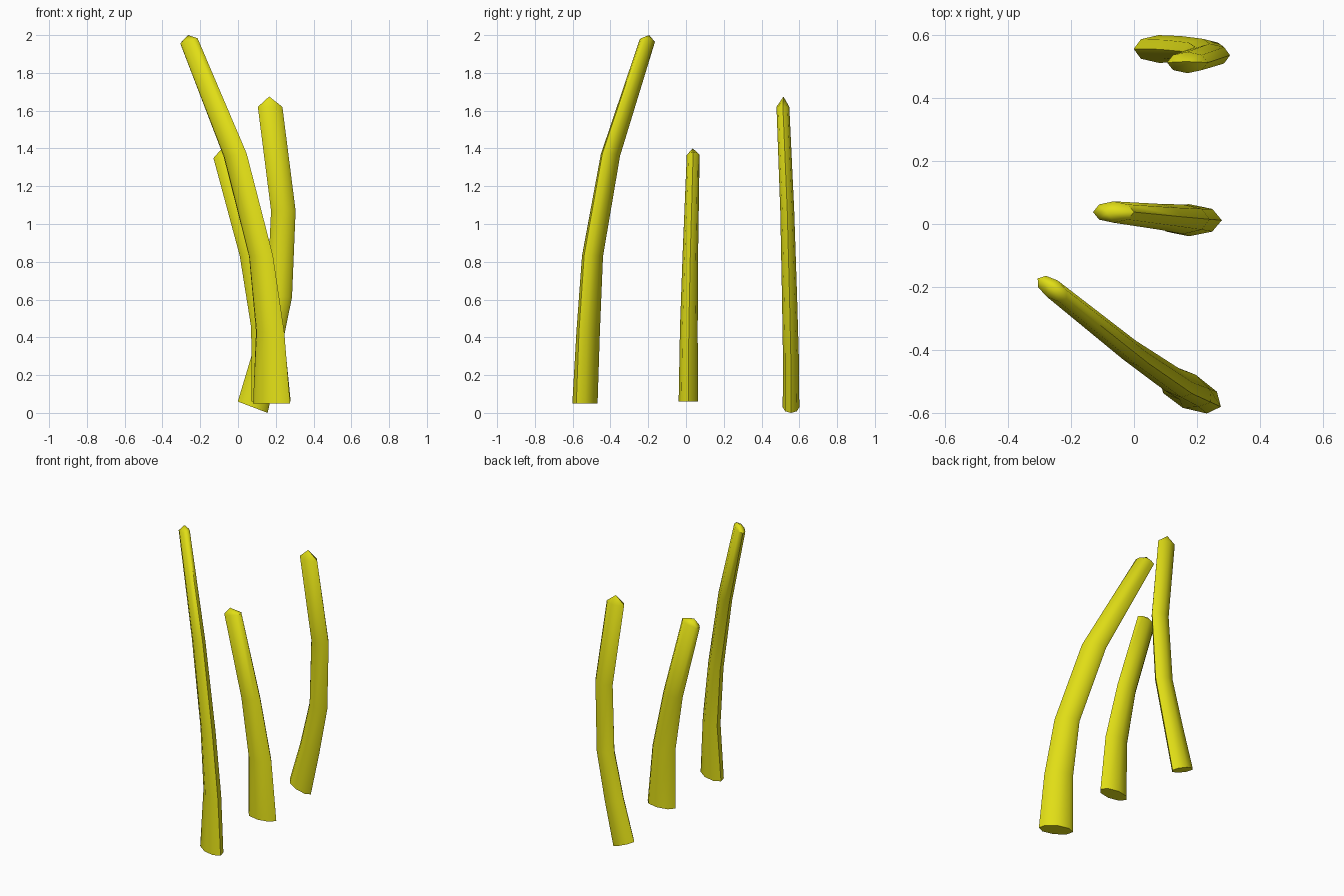
import bpy, bmesh, math

if "Cube" in bpy.data.objects:
    bpy.data.objects.remove(bpy.data.objects["Cube"])

SIDES = 8
yellow = bpy.data.materials.new("stalk yellow")
yellow.diffuse_color = (0.75, 0.73, 0.008, 1)
yellow.use_nodes = True
yellow.node_tree.nodes["Principled BSDF"].inputs["Base Color"].default_value = yellow.diffuse_color


def stalk(name, rings, apex):
    """Loft oval rings (x, y, z, half length, half width, angle, slope in x) and close with a pointed tip."""
    bm = bmesh.new()
    loops = []
    for x, y, z, a, b, angle, slope in rings:
        t = math.radians(angle)
        loop = []
        for i in range(SIDES):
            u = 2 * math.pi * i / SIDES
            px, py = a * math.cos(u), b * math.sin(u)
            dx = px * math.cos(t) - py * math.sin(t)
            dy = px * math.sin(t) + py * math.cos(t)
            loop.append(bm.verts.new((x + dx, y + dy, z + slope * dx)))
        loops.append(loop)
    # side walls
    for low, high in zip(loops, loops[1:]):
        for i in range(SIDES):
            j = (i + 1) % SIDES
            bm.faces.new((low[i], low[j], high[j], high[i]))
    # cut base and faceted tip
    bm.faces.new(loops[0][::-1])
    tip = bm.verts.new(apex)
    for i in range(SIDES):
        bm.faces.new((loops[-1][i], loops[-1][(i + 1) % SIDES], tip))
    bmesh.ops.recalc_face_normals(bm, faces=bm.faces)
    mesh = bpy.data.meshes.new(name)
    bm.to_mesh(mesh)
    bm.free()
    mesh.materials.append(yellow)
    obj = bpy.data.objects.new(name, mesh)
    bpy.context.collection.objects.link(obj)
    bpy.ops.object.select_all(action='DESELECT')
    obj.select_set(True)
    bpy.context.view_layer.objects.active = obj
    bpy.ops.object.shade_smooth_by_angle(angle=math.radians(50))


# tall front stalk, leaning left and back
stalk("front_stalk", [
    (0.178, -0.535, 0.05, 0.108, 0.054, -25, 0),
    (0.170, -0.518, 0.43, 0.089, 0.047, -33, 0),
    (0.122, -0.495, 0.83, 0.077, 0.042, -35, 0.05),
    (-0.015, -0.400, 1.365, 0.074, 0.036, -35, 0.15),
    (-0.260, -0.205, 1.97, 0.056, 0.031, -35, 0.3),
], (-0.265, -0.195, 2.0))

# short middle stalk, leaning left
stalk("middle_stalk", [
    (0.175, 0.012, 0.06, 0.104, 0.051, 0, 0),
    (0.155, 0.015, 0.45, 0.085, 0.047, 0, 0),
    (0.080, 0.023, 0.84, 0.071, 0.041, 0, 0.1),
    (-0.065, 0.038, 1.365, 0.065, 0.034, 0, 0.25),
], (-0.085, 0.036, 1.40))

# back stalk, bowed to the right
stalk("back_stalk", [
    (0.078, 0.556, 0.03, 0.079, 0.044, 0, -0.38),
    (0.150, 0.555, 0.31, 0.071, 0.042, 0, -0.25),
    (0.220, 0.548, 0.62, 0.066, 0.040, 0, -0.1),
    (0.240, 0.536, 1.07, 0.065, 0.037, 0, 0),
    (0.170, 0.513, 1.62, 0.065, 0.034, 0, 0),
], (0.165, 0.516, 1.675))
